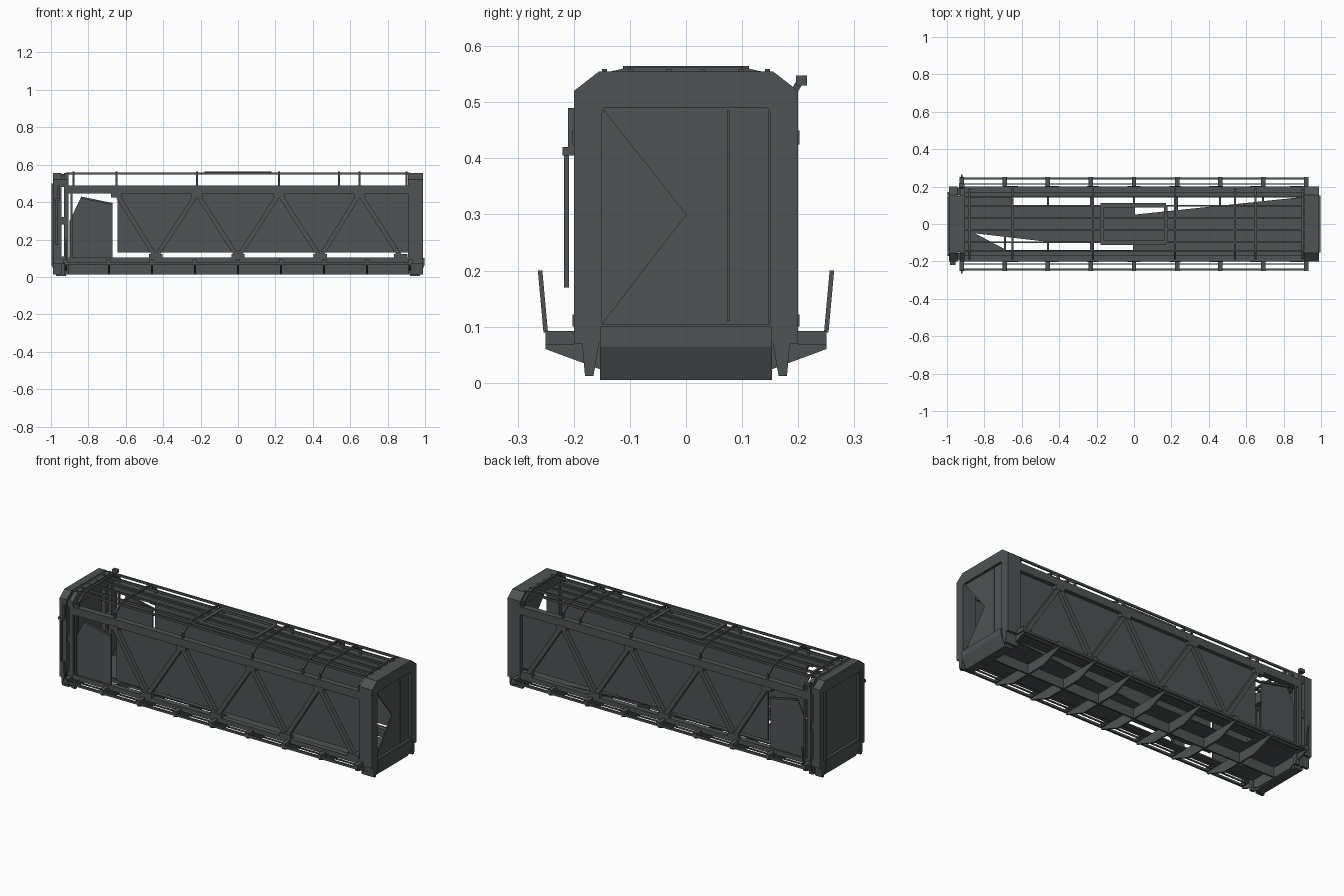
import bpy, bmesh
from mathutils import Vector

cube = bpy.data.objects.get("Cube")
if cube:
    bpy.data.objects.remove(cube, do_unlink=True)

steel = bpy.data.materials.new("dark_grey_steel")
steel.use_nodes = True
GREY = (0.08, 0.087, 0.089, 1)
steel.diffuse_color = GREY
steel.node_tree.nodes["Principled BSDF"].inputs["Base Color"].default_value = GREY


def finish(name, bm):
    bmesh.ops.recalc_face_normals(bm, faces=bm.faces)
    mesh = bpy.data.meshes.new(name)
    bm.to_mesh(mesh)
    bm.free()
    mesh.materials.append(steel)
    obj = bpy.data.objects.new(name, mesh)
    bpy.context.collection.objects.link(obj)
    return obj


def add_box(bm, lo, hi):
    lo, hi = Vector(lo), Vector(hi)
    verts = bmesh.ops.create_cube(bm, size=1)["verts"]
    for v in verts:
        v.co = (lo + hi) / 2 + v.co * (hi - lo)


def box(name, lo, hi):
    bm = bmesh.new()
    add_box(bm, lo, hi)
    return finish(name, bm)


def add_bar(bm, a, b, width, depth=None):
    """Square bar between two points."""
    a, b = Vector(a), Vector(b)
    d = b - a
    rot = d.to_track_quat('Z', 'Y')
    for v in bmesh.ops.create_cube(bm, size=1)["verts"]:
        v.co = (a + b) / 2 + rot @ Vector((v.co.x * width, v.co.y * (depth or width), v.co.z * d.length))


def add_prism(bm, points, offset):
    """Flat polygon given thickness along an offset vector."""
    face = bm.faces.new([bm.verts.new(p) for p in points])
    new = bmesh.ops.extrude_face_region(bm, geom=[face])["geom"]
    for v in new:
        if isinstance(v, bmesh.types.BMVert):
            v.co += Vector(offset)


def add_ring(bm, outer, inner, x0, x1):
    """Portal made of mitred pieces between two y-z outlines."""
    n = len(outer)
    for i in range(n):
        j = (i + 1) % n
        quad = [outer[i], outer[j], inner[j], inner[i]]
        add_prism(bm, [(x0, y, z) for y, z in quad], (x1 - x0, 0, 0))


OUTER = [(-0.2, 0.07), (-0.2, 0.52), (-0.155, 0.555), (0.155, 0.555), (0.2, 0.52), (0.2, 0.07)]
INNER = [(-0.15, 0.105), (-0.15, 0.48), (-0.145, 0.49), (0.145, 0.49), (0.15, 0.48), (0.15, 0.105)]

# End portals with their feet
for name, x0, x1 in (("left_portal", 0.91, 0.99), ("right_portal", -0.99, -0.945),
                     ("right_inner_portal", -0.93, -0.905)):
    bm = bmesh.new()
    add_ring(bm, OUTER, INNER, x0, x1)
    for s in (-1, 1):
        add_prism(bm, [(x0, s * y, z) for y, z in
                       ((0.155, 0.07), (0.185, 0.07), (0.18, 0.012), (0.165, 0.012))], (x1 - x0, 0, 0))
    finish(name, bm)

# Ties joining the two right portals
bm = bmesh.new()
for s in (-1, 1):
    for z in (0.09, 0.3, 0.5):
        add_box(bm, (-0.95, s * 0.175 - 0.02, z - 0.02), (-0.92, s * 0.175 + 0.02, z + 0.02))
add_box(bm, (-0.95, -0.15, 0.5), (-0.92, 0.15, 0.55))
finish("portal_ties", bm)

# End panels; the left one has a triangular opening
bm = bmesh.new()
add_prism(bm, [(0.97, y, z) for y, z in ((-0.15, 0.105), (0.148, 0.105), (0.148, 0.49),
                                        (-0.15, 0.49), (0, 0.3))], (0.006, 0, 0))
finish("left_end_panel", bm)
box("right_end_panel", (-0.975, -0.15, 0.105), (-0.969, 0.15, 0.49))
box("door_seam", (0.976, 0.073, 0.11), (0.979, 0.078, 0.485))

# Sloped bumper plates under each end
for name, s in (("left_bumper", 1), ("right_bumper", -1)):
    bm = bmesh.new()
    add_prism(bm, [(s * x, -0.153, z) for x, z in ((0.92, 0.005), (0.97, 0.005), (0.998, 0.065),
                                                 (0.998, 0.1), (0.92, 0.1))], (0, 0.306, 0))
    finish(name, bm)

# Side walls, beams, truss and doors on both sides
tops = [-0.65, -0.22, 0.22, 0.65]
feet = [-0.44, 0, 0.44, 0.87]
for side, s in (("front", -1), ("back", 1)):
    box(side + "_wall", (-0.645, s * 0.175 - 0.003, 0.13), (0.91, s * 0.175 + 0.003, 0.46))
    bm = bmesh.new()
    add_box(bm, (-0.91, s * 0.183 - 0.017, 0.445), (0.91, s * 0.183 + 0.017, 0.49))
    add_box(bm, (-0.91, s * 0.185 - 0.015, 0.075), (0.91, s * 0.185 + 0.015, 0.103))
    finish(side + "_beams", bm)

    bm = bmesh.new()
    for i, t in enumerate(tops):
        near = feet[max(i - 1, 0):i + 1]
        for f in near:
            add_bar(bm, (t, s * 0.188, 0.445), (f, s * 0.188, 0.105), 0.024, 0.024)
        add_box(bm, (t - 0.03, s * 0.188 - 0.014, 0.425), (t + 0.03, s * 0.188 + 0.014, 0.45))
    for f in feet:
        add_box(bm, (f - 0.035, s * 0.188 - 0.014, 0.1), (f + 0.035, s * 0.188 + 0.014, 0.122))
    finish(side + "_truss", bm)

    bm = bmesh.new()
    add_prism(bm, [(x, s * 0.185, z) for x, z in ((-0.9, 0.1), (-0.67, 0.1), (-0.67, 0.39),
                                                 (-0.84, 0.425), (-0.9, 0.3))], (0, s * 0.006, 0))
    finish(side + "_door", bm)
    bm = bmesh.new()
    add_bar(bm, (-0.89, s * 0.195, 0.1), (-0.89, s * 0.195, 0.45), 0.01)
    add_bar(bm, (-0.84, s * 0.195, 0.425), (-0.67, s * 0.195, 0.39), 0.01)
    finish(side + "_door_frame", bm)

# Floor deck with wedge-shaped gaps
bm = bmesh.new()
for pts in (((-0.91, -0.05), (-0.85, -0.05), (-0.42, -0.1), (0, -0.1), (0, -0.17), (0.91, -0.17),
             (0.91, 0.145), (0, 0.05), (0, 0.1), (-0.91, 0.1)),
            ((-0.91, 0.15), (-0.91, 0.1), (-0.65, 0.1), (-0.65, 0.15)),
            ((-0.91, -0.17), (-0.68, -0.14), (-0.85, -0.05), (-0.91, -0.05)),
            ((-0.91, -0.14), (-0.91, -0.17), (0, -0.17), (0, -0.14)),
            ((-0.91, 0.15), (0.91, 0.15), (0.91, 0.175), (-0.91, 0.175))):
    add_prism(bm, [(x, y, 0.068) for x, y in pts], (0, 0, 0.006))
finish("floor_deck", bm)

# Floor keel and tapered cross beams that reach out to the side rails
box("floor_keel", (-0.91, -0.004, 0.012), (0.91, 0.004, 0.068))
stations = [-0.92 + 0.23 * i for i in range(9)]
bm = bmesh.new()
for x in stations:
    add_prism(bm, [(x - 0.005, y, z) for y, z in ((-0.25, 0.06), (-0.12, 0.012), (0.12, 0.012),
                                                 (0.25, 0.06), (0.25, 0.07), (-0.25, 0.07))], (0.01, 0, 0))
    for s in (-1, 1):
        add_box(bm, (x - 0.012, s * 0.225 - 0.025, 0.068), (x + 0.012, s * 0.225 + 0.025, 0.092))
finish("floor_cross_beams", bm)
bm = bmesh.new()
for s in (-1, 1):
    add_box(bm, (-0.92, s * 0.243 - 0.006, 0.066), (0.92, s * 0.243 + 0.006, 0.078))
    add_box(bm, (-0.92, s * 0.213 - 0.003, 0.07), (0.92, s * 0.213 + 0.003, 0.078))
    add_bar(bm, (-0.92, s * 0.25, 0.09), (-0.92, s * 0.26, 0.2), 0.008)
finish("side_rails", bm)

# Open roof: bent ribs, lengthwise rails and a raised centre frame
bm = bmesh.new()
rib = [(0.185, 0.485), (0.185, 0.515), (0.14, 0.548), (0.1, 0.557), (0, 0.557)]
for x in (-0.88, -0.65, -0.22, 0.22, 0.54, 0.65, 0.9):
    for s in (-1, 1):
        for (y0, z0), (y1, z1) in zip(rib, rib[1:]):
            add_bar(bm, (x, s * y0, z0), (x, s * y1, z1), 0.011)
finish("roof_ribs", bm)
bm = bmesh.new()
for s in (-1, 1):
    for y, w in ((0.145, 0.012), (0.098, 0.012), (0.03, 0.01)):
        add_bar(bm, (-0.92, s * y, 0.553), (0.92, s * y, 0.553), 0.009, w)
finish("roof_rails", bm)
bm = bmesh.new()
for s in (-1, 1):
    add_box(bm, (-0.18, s * 0.1 - 0.012, 0.556), (0.17, s * 0.1 + 0.012, 0.565))
    add_box(bm, (s * 0.17 - 0.01, -0.1, 0.556), (s * 0.17 + 0.01, 0.1, 0.565))
finish("roof_centre_frame", bm)

# Small fittings at the right end: control pole, lamp and handles
bm = bmesh.new()
add_bar(bm, (-0.97, -0.213, 0.17), (-0.97, -0.213, 0.41), 0.009)
add_box(bm, (-0.985, -0.22, 0.405), (-0.955, -0.2, 0.42))
add_bar(bm, (-0.96, -0.204, 0.41), (-0.96, -0.204, 0.49), 0.012)
finish("control_pole", bm)
bm = bmesh.new()
add_bar(bm, (-0.92, 0.19, 0.515), (-0.92, 0.205, 0.54), 0.012)
add_box(bm, (-0.935, 0.196, 0.53), (-0.905, 0.216, 0.548))
finish("lamp", bm)
bm = bmesh.new()
add_box(bm, (-0.998, -0.17, 0.1), (-0.99, -0.155, 0.5))
add_box(bm, (-0.998, 0.155, 0.1), (-0.99, 0.17, 0.5))
finish("end_handles", bm)
